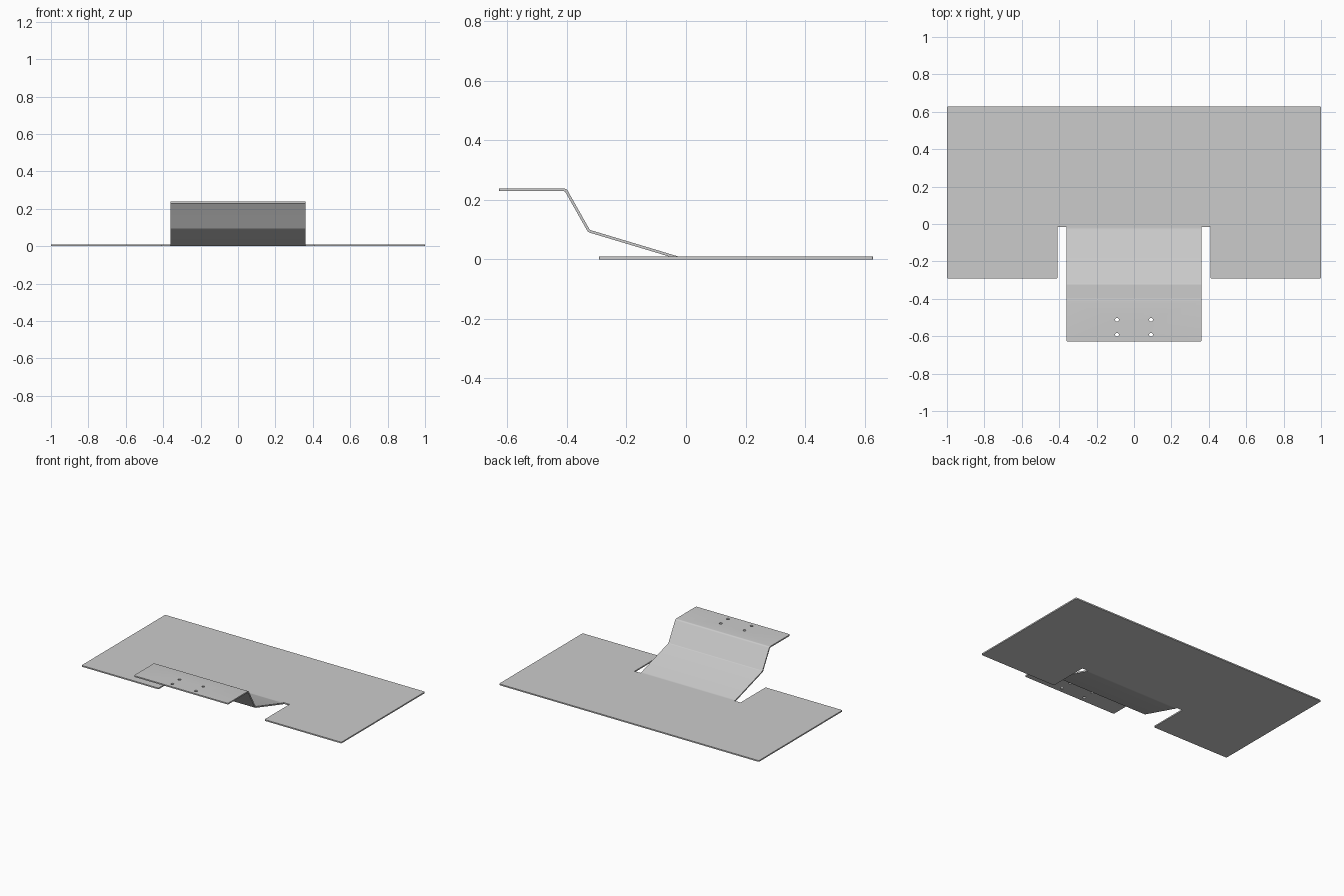
import bpy
import bmesh
from mathutils import Vector

cube = bpy.data.objects.get("Cube")
if cube:
    bpy.data.objects.remove(cube, do_unlink=True)

THICK = 0.009
MID = THICK / 2          # height of the sheet's middle surface
BACK, FRONT = 0.628, -0.292
ROOT, TIP = -0.016, -0.628   # y of the tongue's root and free end
TONGUE, NOTCH = 0.362, 0.408  # half widths
TOP = 0.233

metal = bpy.data.materials.new("sheet_grey")
metal.use_nodes = True
grey = (0.6, 0.6, 0.6, 1.0)
metal.diffuse_color = grey
metal.node_tree.nodes["Principled BSDF"].inputs["Base Color"].default_value = grey


def round_bends(points, radius, steps=4):
    """Replace each inner corner of a (y, z) path with a short curve."""
    pts = [Vector(p) for p in points]
    out = [pts[0]]
    for a, b, c in zip(pts, pts[1:], pts[2:]):
        p = b + (a - b).normalized() * radius
        q = b + (c - b).normalized() * radius
        for i in range(steps + 1):
            t = i / steps
            out.append(p * (1 - t) ** 2 + b * 2 * t * (1 - t) + q * t ** 2)
    return out + [pts[-1]]


# Folded sheet: flat base with a notch, and a tongue bent up out of it
bm = bmesh.new()
right_half = [(TONGUE, ROOT), (NOTCH, ROOT), (NOTCH, FRONT), (1, FRONT), (1, BACK)]
outline = right_half + [(-x, y) for x, y in reversed(right_half)]
base = [bm.verts.new((x, y, MID)) for x, y in outline]
bm.faces.new(base)
corners = [v for v in base if v.co.y < FRONT + 0.001 or v.co.y > 0]

path = round_bends([(ROOT, MID), (-0.025, MID), (-0.326, 0.095),
                    (-0.404, TOP), (TIP, TOP)], 0.006)
left, right = base[-1], base[0]
for y, z in path[1:]:
    new_left = bm.verts.new((-TONGUE, y, z))
    new_right = bm.verts.new((TONGUE, y, z))
    bm.faces.new((left, new_left, new_right, right))
    left, right = new_left, new_right

# Slightly rounded outer corners
bmesh.ops.bevel(bm, geom=corners + [left, right], offset=0.008, segments=3,
                profile=0.5, affect='VERTICES')
bmesh.ops.recalc_face_normals(bm, faces=bm.faces)
mesh = bpy.data.meshes.new("folded_sheet")
bm.to_mesh(mesh)
bm.free()
mesh.materials.append(metal)
sheet = bpy.data.objects.new("folded_sheet", mesh)
bpy.context.collection.objects.link(sheet)

solid = sheet.modifiers.new("thickness", 'SOLIDIFY')
solid.thickness = THICK
solid.offset = 0
solid.use_even_offset = True

# Four screw holes through the raised end of the tongue
bm = bmesh.new()
for x in (-0.091, 0.091):
    for y in (-0.512, -0.592):
        made = bmesh.ops.create_cone(bm, cap_ends=True, segments=20, radius1=0.01,
                                     radius2=0.01, depth=0.06)
        bmesh.ops.translate(bm, verts=made["verts"], vec=(x, y, TOP))
cut_mesh = bpy.data.meshes.new("hole_cutter")
bm.to_mesh(cut_mesh)
bm.free()
cut_mesh.materials.append(metal)
cutter = bpy.data.objects.new("hole_cutter", cut_mesh)
bpy.context.collection.objects.link(cutter)
cutter.hide_render = True
holes = sheet.modifiers.new("screw_holes", 'BOOLEAN')
holes.operation = 'DIFFERENCE'
holes.solver = 'EXACT'
holes.object = cutter

# Bake the modifiers, drop the cutter, keep crisp sheet edges
bpy.ops.object.select_all(action='DESELECT')
sheet.select_set(True)
bpy.context.view_layer.objects.active = sheet
for name in ("thickness", "screw_holes"):
    bpy.ops.object.modifier_apply(modifier=name)
bpy.data.objects.remove(cutter, do_unlink=True)
bpy.ops.object.shade_smooth_by_angle(angle=0.5)
